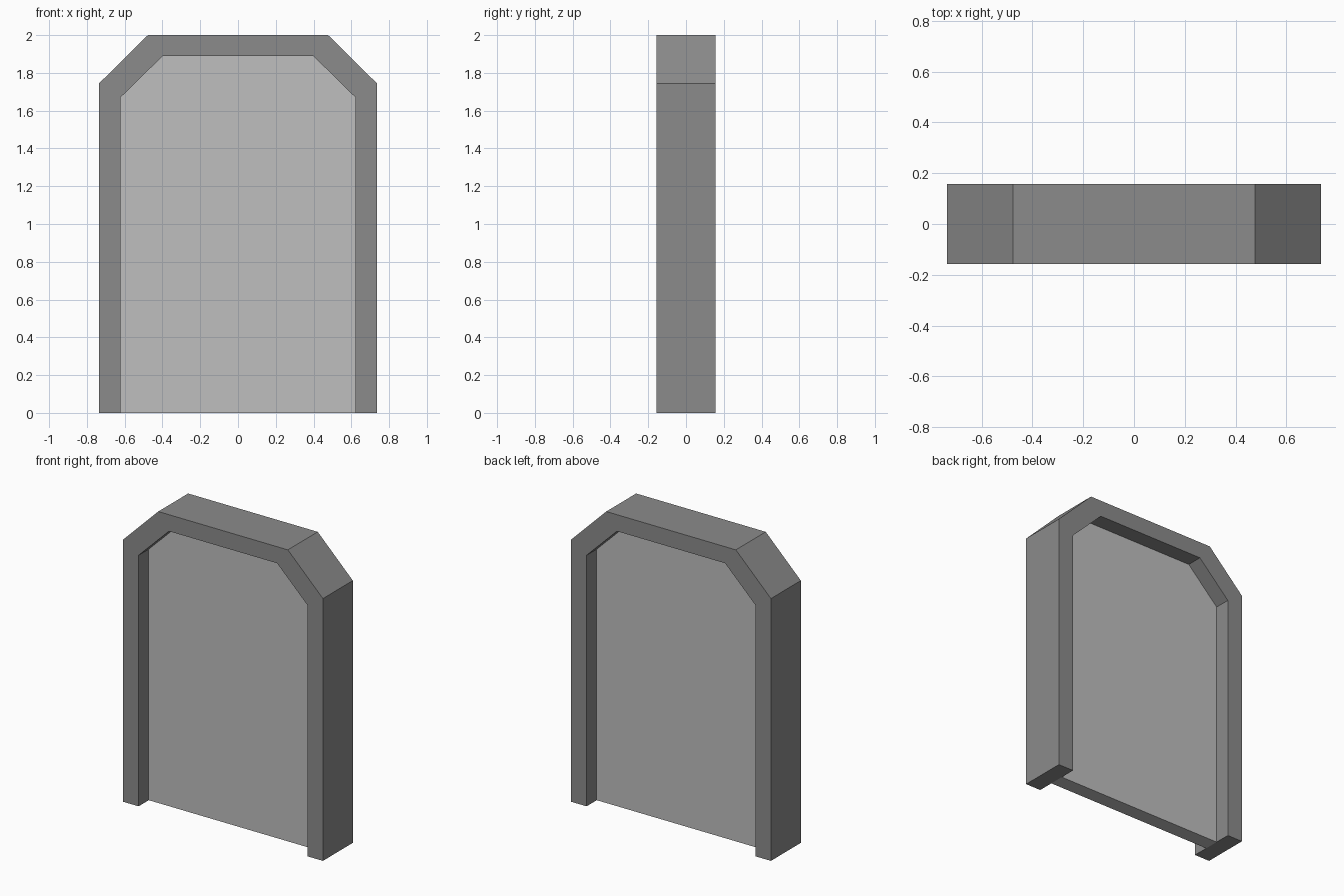
import bpy
import bmesh

default = bpy.data.objects.get("Cube")
if default:
    bpy.data.objects.remove(default, do_unlink=True)


def make_material(name, grey):
    colour = (grey, grey, grey, 1.0)
    mat = bpy.data.materials.new(name)
    mat.use_nodes = True
    mat.diffuse_color = colour
    bsdf = mat.node_tree.nodes["Principled BSDF"]
    bsdf.inputs["Base Color"].default_value = colour
    bsdf.inputs["Roughness"].default_value = 0.8
    return mat


def arch(half_width, shoulder, half_top, top):
    """Open outline of a chamfered arch, from the left foot to the right foot."""
    side = [(half_width, 0), (half_width, shoulder), (half_top, top)]
    return side + [(-x, z) for x, z in reversed(side)]


def extrude_outline(name, outline, depth, mat):
    """Solid from an (x, z) outline, centred on y = 0."""
    bm = bmesh.new()
    face = bm.faces.new([bm.verts.new((x, -depth / 2, z)) for x, z in outline])
    result = bmesh.ops.extrude_face_region(bm, geom=[face])
    moved = [v for v in result["geom"] if isinstance(v, bmesh.types.BMVert)]
    bmesh.ops.translate(bm, verts=moved, vec=(0, depth, 0))
    bmesh.ops.recalc_face_normals(bm, faces=bm.faces)
    mesh = bpy.data.meshes.new(name)
    bm.to_mesh(mesh)
    bm.free()
    mesh.materials.append(mat)
    obj = bpy.data.objects.new(name, mesh)
    bpy.context.collection.objects.link(obj)
    return obj


outer = arch(0.735, 1.745, 0.477, 2.0)
inner = arch(0.622, 1.67, 0.398, 1.89)

# Surround: the band between the outer and inner arches, open at the floor
extrude_outline("door_frame", outer + inner[::-1], 0.314,
                make_material("dark grey", 0.26))

# Recessed slab filling the opening
extrude_outline("door_panel", inner, 0.10,
                make_material("light grey", 0.52))
